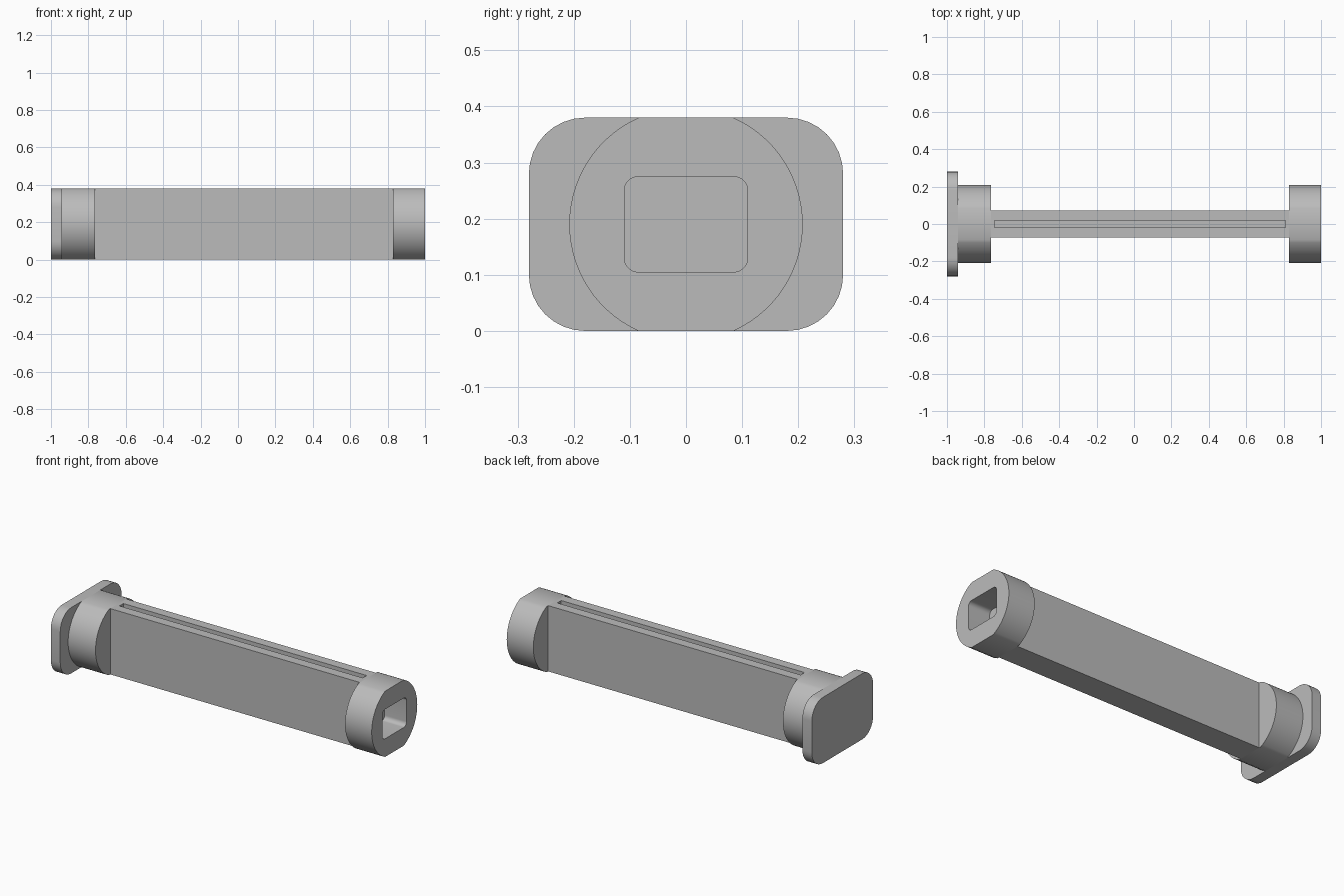
import bpy, bmesh, math

cube = bpy.data.objects.get("Cube")
if cube:
    bpy.data.objects.remove(cube, do_unlink=True)

HEIGHT = 0.38
MID = HEIGHT / 2

grey = bpy.data.materials.new("plain grey")
grey.use_nodes = True
grey.diffuse_color = (0.5, 0.5, 0.5, 1)
grey.node_tree.nodes["Principled BSDF"].inputs["Base Color"].default_value = (0.5, 0.5, 0.5, 1)


def arc(cy, cz, r, start, end, steps):
    return [(cy + r * math.cos(start + (end - start) * i / steps),
             cz + r * math.sin(start + (end - start) * i / steps)) for i in range(steps + 1)]


def rounded_rect(width, height, r, steps=8):
    """Outline in y and z, centred on the mid height."""
    pts = []
    for i, (sy, sz) in enumerate([(1, 1), (-1, 1), (-1, -1), (1, -1)]):
        pts += arc(sy * (width / 2 - r), MID + sz * (height / 2 - r), r,
                   i * math.pi / 2, (i + 1) * math.pi / 2, steps)
    return pts


def flat_circle(r):
    """Circle with its top and bottom sliced off flat."""
    a = math.asin(MID / r)
    return arc(0, MID, r, -a, a, 28) + arc(0, MID, r, math.pi - a, math.pi + a, 28)


def rect(y, z0, z1):
    return [(y, z0), (y, z1), (-y, z1), (-y, z0)]


def extrude(name, outline, x0, x1):
    """Solid made by sweeping an outline along x."""
    bm = bmesh.new()
    face = bm.faces.new([bm.verts.new((x0, y, z)) for y, z in outline])
    swept = bmesh.ops.extrude_face_region(bm, geom=[face])["geom"]
    verts = [v for v in swept if isinstance(v, bmesh.types.BMVert)]
    bmesh.ops.translate(bm, vec=(x1 - x0, 0, 0), verts=verts)
    bmesh.ops.recalc_face_normals(bm, faces=bm.faces)
    mesh = bpy.data.meshes.new(name)
    bm.to_mesh(mesh)
    bm.free()
    mesh.materials.append(grey)
    obj = bpy.data.objects.new(name, mesh)
    bpy.context.collection.objects.link(obj)
    return obj


def cut(obj, cutter):
    mod = obj.modifiers.new("cut", 'BOOLEAN')
    mod.operation = 'DIFFERENCE'
    mod.solver = 'EXACT'
    mod.object = cutter
    select(obj)
    bpy.ops.object.modifier_apply(modifier=mod.name)
    bpy.data.objects.remove(cutter, do_unlink=True)


def select(obj):
    bpy.ops.object.select_all(action='DESELECT')
    obj.select_set(True)
    bpy.context.view_layer.objects.active = obj


# End plate and the two flattened round collars
end_plate = extrude("end_plate", rounded_rect(0.56, HEIGHT, 0.1), -1, -0.94)
plate_collar = extrude("plate_collar", flat_circle(0.208), -0.94, -0.765)
open_collar = extrude("open_collar", flat_circle(0.208), 0.83, 1)

# Bar between the collars
bar = extrude("bar", rect(0.073, 0, HEIGHT), -0.765, 0.83)

# Rounded socket in the open end
cut(open_collar, extrude("socket_cutter", rounded_rect(0.22, 0.17, 0.025), 0.86, 1.1))

# Long narrow slot in the top of the bar
cut(bar, extrude("slot_cutter", rect(0.018, 0.19, 0.5), -0.745, 0.81))

for part in (end_plate, plate_collar, open_collar, bar):
    select(part)
    bpy.ops.object.shade_smooth_by_angle(angle=math.radians(30))
